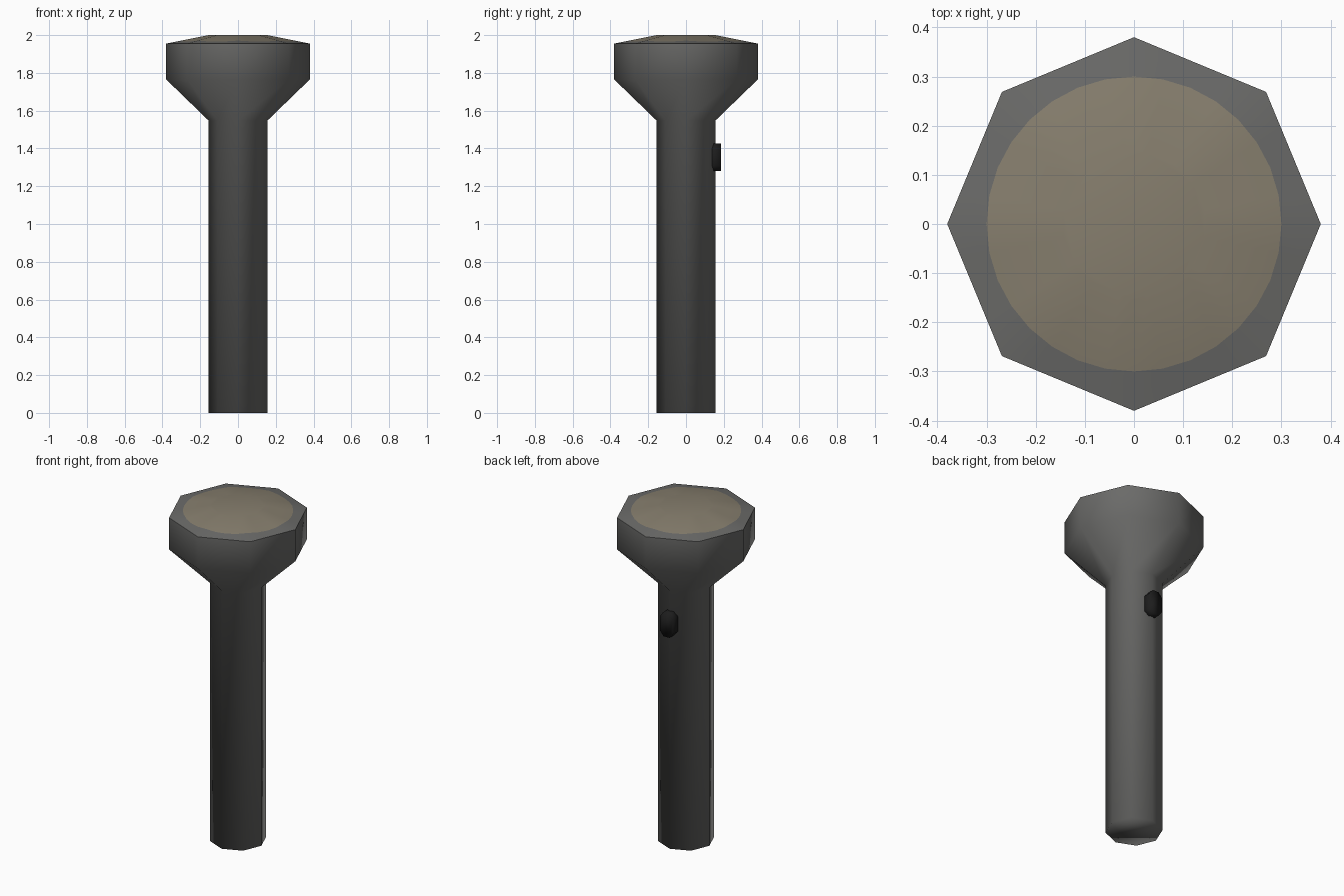
import bpy, bmesh, math

if "Cube" in bpy.data.objects:
    bpy.data.objects.remove(bpy.data.objects["Cube"])

SIDES = 8      # octagonal low-poly form
SUB = 4        # extra points per side on the top, to cut the round lens
N = SIDES * SUB


def material(name, rgb):
    m = bpy.data.materials.new(name)
    m.diffuse_color = (*rgb, 1)
    m.use_nodes = True
    m.node_tree.nodes["Principled BSDF"].inputs["Base Color"].default_value = m.diffuse_color
    return m


GREY = material("dark grey metal", (0.145, 0.145, 0.14))
LENS = material("warm lens", (0.24, 0.21, 0.155))
BLACK = material("black rubber", (0.012, 0.012, 0.012))


def make_object(name, bm, mats):
    bmesh.ops.remove_doubles(bm, verts=bm.verts, dist=1e-5)
    bmesh.ops.recalc_face_normals(bm, faces=bm.faces)
    for f in bm.faces:
        f.smooth = True
    me = bpy.data.meshes.new(name)
    bm.to_mesh(me)
    bm.free()
    for m in mats:
        me.materials.append(m)
    ob = bpy.data.objects.new(name, me)
    bpy.context.collection.objects.link(ob)
    return ob


def bridge(bm, a, b, mat=0):
    n = len(a)
    for i in range(n):
        j = (i + 1) % n
        bm.faces.new((a[i], a[j], b[j], b[i])).material_index = mat


def octagon(bm, r, z):
    return [bm.verts.new((r * math.cos(i * math.tau / SIDES),
                          r * math.sin(i * math.tau / SIDES), z)) for i in range(SIDES)]


def edge_factor(a):
    """Distance from centre to a unit octagon's edge in direction a."""
    step = math.tau / SIDES
    return math.cos(step / 2) / math.cos(a % step - step / 2)


# Handle and flared head: one octagonal lathe
bm = bmesh.new()
rings = [octagon(bm, r, z) for r, z in
         [(0.155, 0), (0.155, 1.547), (0.38, 1.765), (0.38, 1.955)]]
bm.faces.new(rings[0])
for a, b in zip(rings, rings[1:]):
    bridge(bm, a, b)
make_object("handle_and_head", bm, [GREY])

# Sloped top with the round lens cut into it
R0, Z0, R1, Z1, LENS_R = 0.38, 1.955, 0.155, 2.0, 0.3
bm = bmesh.new()
outer, circle, inner = [], [], []
for i in range(N):
    a = i * math.tau / N
    k, c, s = edge_factor(a), math.cos(a), math.sin(a)
    t = (R0 - LENS_R / k) / (R0 - R1)
    outer.append(bm.verts.new((R0 * k * c, R0 * k * s, Z0)))
    circle.append(bm.verts.new((LENS_R * c, LENS_R * s, Z0 + t * (Z1 - Z0))))
    inner.append(bm.verts.new((R1 * k * c, R1 * k * s, Z1)))
bridge(bm, outer, circle, 0)
bridge(bm, circle, inner, 1)
bm.faces.new(inner).material_index = 1
make_object("lens_top", bm, [GREY, LENS])

# Switch button on the back of the handle: tall octagonal stud
bm = bmesh.new()
loops = []
for y in (0.12, 0.185):
    loops.append([bm.verts.new((x, y, 1.3525 + z)) for x, z in
                  [(0.042, 0.045), (0.02, 0.0725), (-0.02, 0.0725), (-0.042, 0.045),
                   (-0.042, -0.045), (-0.02, -0.0725), (0.02, -0.0725), (0.042, -0.045)]])
bridge(bm, *loops)
bm.faces.new(loops[0])
bm.faces.new(loops[1])
make_object("switch_button", bm, [BLACK])
